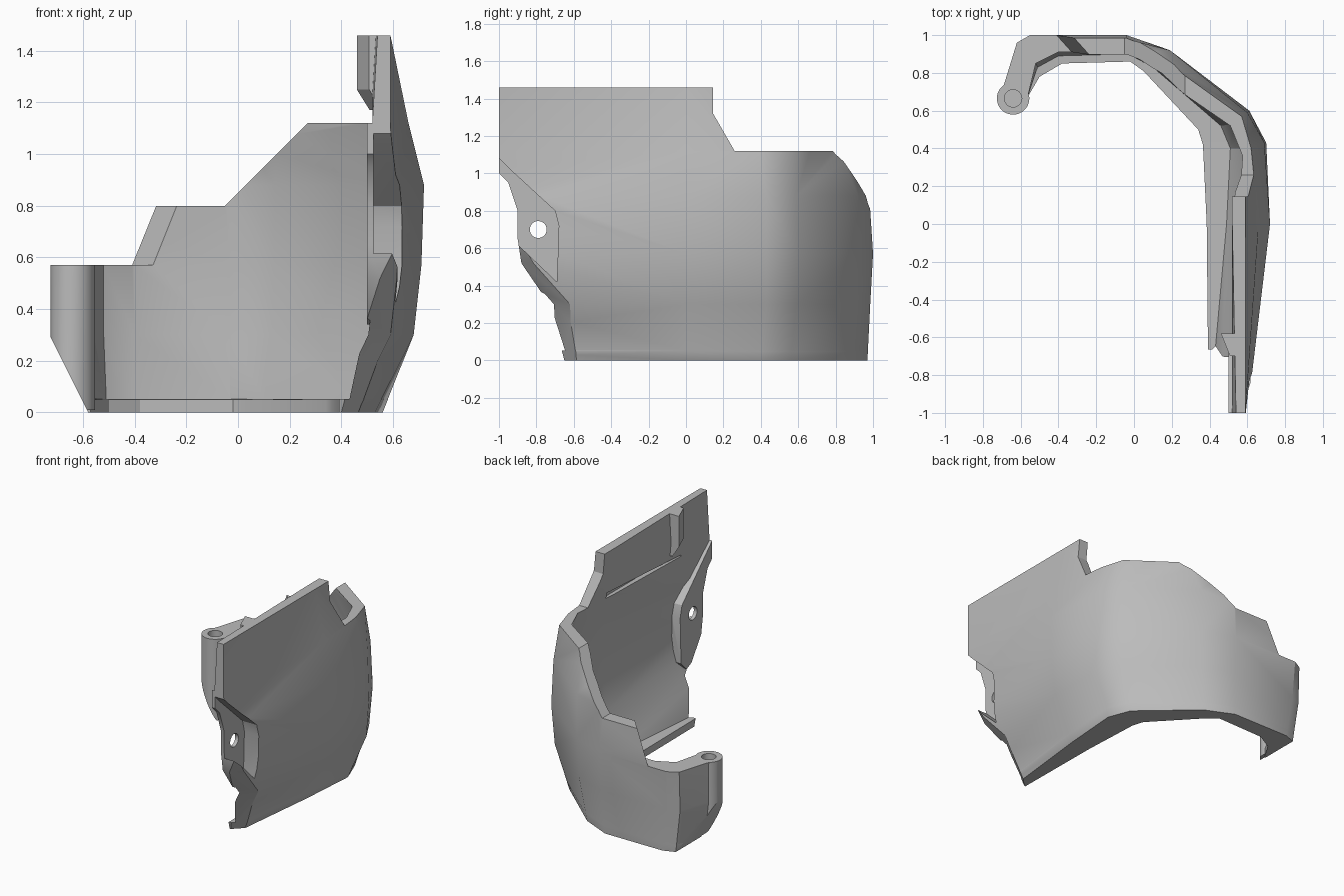
import bpy
import bmesh
from math import radians, pi

if "Cube" in bpy.data.objects:
    bpy.data.objects.remove(bpy.data.objects["Cube"])

grey = bpy.data.materials.new("plain_grey")
grey.use_nodes = True
grey.diffuse_color = (0.5, 0.5, 0.5, 1)
grey.node_tree.nodes["Principled BSDF"].inputs["Base Color"].default_value = (0.5, 0.5, 0.5, 1)


def finish(name, bm, triangulate=False):
    bmesh.ops.recalc_face_normals(bm, faces=bm.faces)
    if triangulate:
        bmesh.ops.triangulate(bm, faces=bm.faces)
    mesh = bpy.data.meshes.new(name)
    bm.to_mesh(mesh)
    bm.free()
    obj = bpy.data.objects.new(name, mesh)
    bpy.context.collection.objects.link(obj)
    return obj


def prism(name, axis, profile, low, high, shear=0, pivot=0):
    """Extrude a side (axis x) or front (axis y) profile, optionally sheared."""
    bm = bmesh.new()
    loops = []
    for depth in (low, high):
        slide = shear * (depth - pivot)
        loops.append([bm.verts.new((depth, a + slide, z) if axis == "x" else (a + slide, depth, z))
                      for a, z in profile])
    count = len(profile)
    for loop in loops:
        bm.faces.new(loop)
    for i in range(count):
        j = (i + 1) % count
        bm.faces.new((loops[0][i], loops[0][j], loops[1][j], loops[1][i]))
    return finish(name, bm)


def cylinder(name, radius, depth, centre, turn=(0, 0, 0)):
    bpy.ops.mesh.primitive_cylinder_add(vertices=40, radius=radius, depth=depth,
                                        location=centre, rotation=turn)
    obj = bpy.context.object
    obj.name = name
    return obj


def combine(target, tool, operation):
    """Apply a boolean, then drop the tool."""
    tool.hide_render = True
    mod = target.modifiers.new(tool.name, "BOOLEAN")
    mod.operation = operation
    mod.solver = "EXACT"
    mod.object = tool
    bpy.ops.object.select_all(action="DESELECT")
    bpy.context.view_layer.objects.active = target
    target.select_set(True)
    bpy.ops.object.modifier_apply(modifier=mod.name)
    bpy.data.objects.remove(tool)


# Plan outlines of the wall, from the front edge round to the pivot boss
OUT_BASE = [(.42, -1), (.53, 0), (.56, .4), (.5, .56), (.14, .88), (-.06, .97), (-.5, .97), (-.58, .94), (-.68, .7)]
OUT_LOW = [(.535, -1), (.68, 0), (.68, .43), (.59, .59), (.18, .91), (-.04, .985), (-.54, .985), (-.62, .95), (-.7, .7)]
OUT_MID = [(.6, -1), (.71, 0), (.7, .43), (.61, .6), (.19, .92), (-.04, 1), (-.55, 1), (-.62, .96), (-.7, .7)]
OUT_HIGH = [(.6, -1), (.72, 0), (.69, .43), (.6, .59), (.19, .92), (-.04, .98), (-.55, .98), (-.62, .95), (-.7, .7)]
OUT_RIM = [(.59, -1), (.66, 0), (.62, .4), (.57, .57), (.22, .82), (-.04, .9), (-.55, .9), (-.6, .88), (-.66, .7)]
OUT_TOP = [(.59, -1), (.59, 0), (.59, .4), (.54, .5), (.22, .72), (-.04, .8), (-.5, .8), (-.56, .78), (-.64, .7)]
IN_BASE = [(.395, -1), (.385, 0), (.365, .42), (.34, .5), (.05, .81), (-.02, .86), (-.38, .85), (-.5, .78), (-.57, .66)]
IN_FLOOR = [(.4, -1), (.49, 0), (.51, .4), (.46, .52), (.1, .83), (-.03, .9), (-.4, .89), (-.51, .83), (-.565, .665)]
IN_LOW = [(.46, -1), (.61, 0), (.61, .4), (.53, .53), (.13, .85), (-.03, .91), (-.4, .91), (-.52, .85), (-.565, .665)]
IN_MID = [(.53, -1), (.64, 0), (.63, .4), (.55, .54), (.14, .85), (-.03, .91), (-.4, .91), (-.52, .85), (-.565, .665)]
IN_RIM = [(.52, -1), (.55, 0), (.575, .36), (.51, .52), (.16, .76), (-.04, .82), (-.4, .82), (-.5, .8), (-.56, .665)]
IN_TOP = [(.54, -1), (.52, 0), (.52, .36), (.48, .46), (.16, .66), (-.04, .72), (-.4, .72), (-.5, .7), (-.56, .645)]


def blend(a, b, t):
    return [(p[0] + (q[0] - p[0]) * t, p[1] + (q[1] - p[1]) * t) for p, q in zip(a, b)]


# The flat floor lip is the jump between the second and third levels
LIP = blend(OUT_BASE, OUT_LOW, .17)
LEVELS = [(0, OUT_BASE, IN_BASE),
          (.05, LIP, IN_BASE),
          (.053, LIP, IN_FLOOR),
          (.3, OUT_LOW, IN_LOW),
          (.57, OUT_MID, IN_MID),
          (.88, OUT_HIGH, blend(IN_MID, IN_RIM, .2)),
          (1.12, OUT_RIM, IN_RIM),
          (1.46, OUT_TOP, IN_TOP)]

# Curved wall lofted through the levels
bm = bmesh.new()
rings = [[bm.verts.new((x, y, z)) for x, y in outer + inner[::-1]] for z, outer, inner in LEVELS]
n = len(rings[0])
for lower, upper in zip(rings, rings[1:]):
    for i in range(n):
        j = (i + 1) % n
        bm.faces.new((lower[i], lower[j], upper[j], upper[i]))
for ring in (rings[0], rings[-1]):
    for i in range(n // 2 - 1):
        bm.faces.new((ring[i], ring[i + 1], ring[n - 2 - i], ring[n - 1 - i]))
shell = finish("curved_guard_shell", bm, True)

# Pivot boss, inner mounting pad and upper rib
combine(shell, cylinder("boss", .086, .61, (-.64, .665, .315)), "UNION")
combine(shell, prism("mounting_pad", "x", [(-1.05, 1.17), (-.67, .8), (-.65, .72), (-.66, .4),
                                           (-.72, .34), (-.85, .4), (-1.05, .7)], .5, .58), "UNION")

# Groove along the inside of the upper wall
combine(shell, prism("groove", "x", [(-.7, 1.12), (.08, 1.12), (.08, 1.16), (-.7, 1.13)], .4, .575), "DIFFERENCE")
combine(shell, prism("rib", "y", [(.46, 1.46), (.46, 1.25), (.51, 1.17), (.535, 1.17), (.54, 1.46)],
                     -.7, -.58, -.4, -.58), "UNION")

# Side and front outlines trim the wall
combine(shell, prism("side_outline", "x",
                     [(-1, 1.6), (-1, 1), (-.95, .95), (-.9, .8), (-.9, .65), (-.88, .52), (-.73, .3),
                      (-.65, 0), (-.63, -.1), (1.1, -.1), (1.1, 1.12), (.26, 1.12), (.145, 1.32), (.145, 1.6)],
                     -1, 1), "INTERSECT")
combine(shell, prism("front_outline", "y",
                     [(-.53, -.1), (.9, -.1), (.9, 1.6), (.44, 1.6), (.44, 1.12), (.27, 1.12), (-.05, .8),
                      (-.33, .8), (-.41, .57), (-.8, .57), (-.8, .44)], -1.2, 1.2), "INTERSECT")

# Slanted step on the back rim and bevelled lower front edge
combine(shell, prism("rim_slant", "y", [(-.41, .57), (-.33, .8), (-.33, .95), (-.65, .95), (-.65, .57)],
                     .84, 1.1, -.9, 1), "DIFFERENCE")
combine(shell, prism("front_bevel", "x", [(-2.2, .66), (-1.52, .66), (-1.43, .52), (-1.21, .3),
                                          (-1.05, 0), (-1, -.1), (-2.2, -.1)], .3, .85, 1), "DIFFERENCE")

# Outer recess, screw hole and boss hole
combine(shell, prism("recess", "x", [(-1.1, 1.18), (-.95, 1.03), (-.7, .8), (-.68, .72), (-.69, .42),
                                     (-.9, .62), (-1.1, .8)], .525, 1), "DIFFERENCE")
combine(shell, cylinder("screw_hole", .045, .6, (.5, -.79, .7), (0, pi / 2, 0)), "DIFFERENCE")
combine(shell, cylinder("boss_hole", .046, .4, (-.64, .665, .47)), "DIFFERENCE")

shell.data.materials.clear()
shell.data.materials.append(grey)
for face in shell.data.polygons:
    face.material_index = 0
bpy.ops.object.select_all(action="DESELECT")
shell.select_set(True)
bpy.context.view_layer.objects.active = shell
bpy.ops.object.shade_smooth_by_angle(angle=radians(28))
